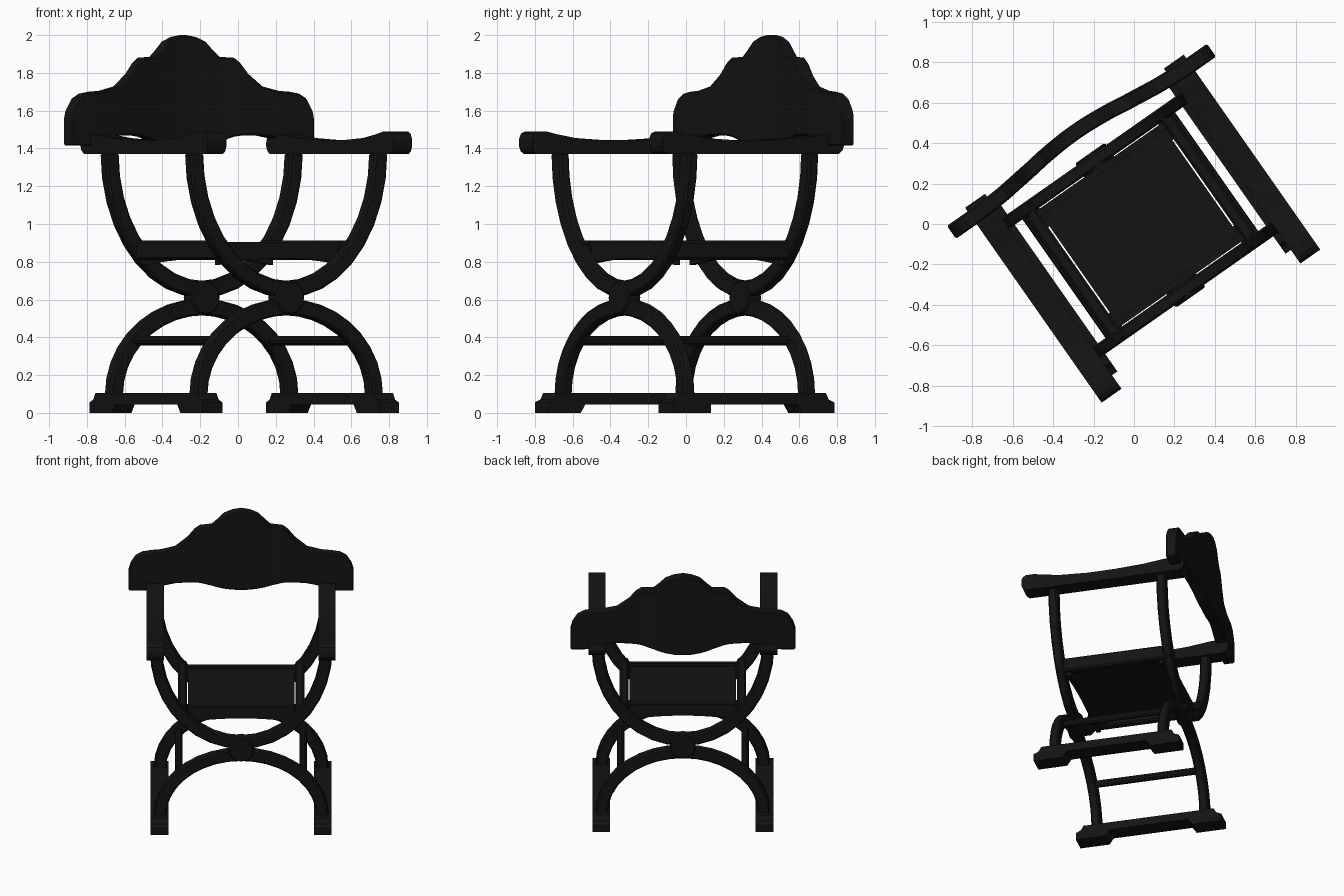
import bpy, bmesh, math
from mathutils import Matrix

if "Cube" in bpy.data.objects:
    bpy.data.objects.remove(bpy.data.objects["Cube"])

# whole chair is turned 35 degrees about z
PLACE = Matrix.Rotation(math.radians(35), 4, 'Z') @ Matrix.Translation((0.022, 0, 0))
mat = bpy.data.materials.new("dark_wood")
mat.diffuse_color = (0.007, 0.007, 0.007, 1)
mat.use_nodes = True
mat.node_tree.nodes["Principled BSDF"].inputs["Base Color"].default_value = mat.diffuse_color


def finish(name, bm, bevel=0.0):
    bmesh.ops.recalc_face_normals(bm, faces=bm.faces)
    me = bpy.data.meshes.new(name)
    bm.to_mesh(me)
    bm.free()
    me.materials.append(mat)
    ob = bpy.data.objects.new(name, me)
    bpy.context.collection.objects.link(ob)
    ob.matrix_world = PLACE
    if bevel:
        m = ob.modifiers.new("bevel", 'BEVEL')
        m.width, m.segments, m.limit_method = bevel, 1, 'ANGLE'
        m.angle_limit = math.radians(50)
    return ob


def prism(name, outline, axis, lo, hi, bevel=0.0):
    """Extrude a 2D outline along x (points are y,z) or y (points are x,z)."""
    bm = bmesh.new()
    def ring(d):
        return [bm.verts.new((d, a, z) if axis == 'x' else (a, d, z)) for a, z in outline]
    r0, r1 = ring(lo), ring(hi)
    n = len(outline)
    bm.faces.new(r0)
    bm.faces.new(r1)
    for i in range(n):
        bm.faces.new((r0[i], r0[(i + 1) % n], r1[(i + 1) % n], r1[i]))
    return finish(name, bm, bevel)


def box(name, x0, x1, y0, y1, z0, z1, bevel=0.0):
    return prism(name, [(y0, z0), (y1, z0), (y1, z1), (y0, z1)], 'x', x0, x1, bevel)


def band(a, b, zc, half, sign, n=18):
    """Outline of a half ellipse of constant thickness."""
    ang = [math.pi * i / n for i in range(n + 1)]
    def arc(h):
        return [((a + h) * math.cos(t), zc + sign * (b + h) * math.sin(t)) for t in ang]
    return arc(half) + arc(-half)[::-1]


def circle(cx, cz, r, n):
    return [(cx + r * math.cos(2 * math.pi * i / n), cz + r * math.sin(2 * math.pi * i / n))
            for i in range(n)]


# front and back crossed frames: U on top, arch below, round hub between
for label, y in (("front", -0.413), ("back", 0.367)):
    prism(label + "_upper_u", band(0.595, 0.72, 1.375, 0.043, -1), 'y', y - 0.032, y + 0.032, 0.01)
    prism(label + "_lower_arch", band(0.567, 0.465, 0.095, 0.043, 1), 'y', y - 0.032, y + 0.032, 0.01)
    prism(label + "_hub", circle(0, 0.61, 0.09, 16), 'y', y - 0.045, y + 0.045, 0.008)

arm = [(-0.60, 1.37), (-0.622, 1.385), (-0.632, 1.41), (-0.632, 1.45), (-0.62, 1.478),
       (-0.595, 1.49), (-0.54, 1.49), (-0.47, 1.475), (-0.35, 1.455), (-0.15, 1.443),
       (0.05, 1.445), (0.25, 1.455), (0.42, 1.475), (0.50, 1.475), (0.535, 1.455),
       (0.545, 1.42), (0.535, 1.39), (0.51, 1.37)]
foot = [(-0.55, 0), (-0.55, 0.055), (-0.515, 0.07), (-0.495, 0.105), (0.445, 0.105),
        (0.465, 0.07), (0.50, 0.055), (0.50, 0), (0.29, 0), (0.26, 0.045),
        (-0.31, 0.045), (-0.34, 0)]

# mirrored side parts
for label, s in (("left", -1), ("right", 1)):
    prism(label + "_arm", arm, 'x', s * 0.60 - 0.06, s * 0.60 + 0.06)
    prism(label + "_foot", foot, 'x', s * 0.57 - 0.0625, s * 0.57 + 0.0625)
    rod = prism(label + "_stretcher", [(s * 0.435 + a, z) for a, z in circle(0, 0.382, 0.026, 10)],
                'y', -0.39, 0.345)
    box(label + "_seat_rail", s * 0.41 - 0.031, s * 0.41 + 0.031, -0.435, 0.39, 0.81, 0.912, 0.012)
    # blocks tying the panel to the rail
    for end, y0, y1 in (("front", -0.385, -0.29), ("back", 0.23, 0.335)):
        box(f"{label}_{end}_seat_block", s * 0.375 - 0.015, s * 0.375 + 0.015, y0, y1, 0.82, 0.89)

# seat panel with arched aprons
box("seat", -0.371, 0.371, -0.376, 0.33, 0.855, 0.885)
for label, y0 in (("front", -0.376), ("back", 0.295)):
    low = [(0.41 * k / 6, 0.818 - 0.035 * (k / 6) ** 2) for k in range(-6, 7)]
    prism(label + "_apron", low + [(0.41, 0.905), (-0.41, 0.905)], 'y', y0, y0 + 0.035)

# backrest: half profile columns of (x, top, bottom, backward bow)
half = [(0, 2.0, 1.395, 0.055), (0.06, 1.99, 1.398, 0.054), (0.12, 1.965, 1.408, 0.05),
        (0.165, 1.92, 1.42, 0.046), (0.205, 1.885, 1.435, 0.042), (0.29, 1.88, 1.462, 0.03),
        (0.325, 1.855, 1.467, 0.026), (0.375, 1.795, 1.47, 0.02), (0.46, 1.728, 1.468, 0.01),
        (0.56, 1.705, 1.45, 0.003), (0.63, 1.70, 1.42, 0), (0.69, 1.69, 1.415, 0),
        (0.735, 1.665, 1.415, 0), (0.77, 1.61, 1.415, 0), (0.785, 1.56, 1.415, 0)]
cols = [(-x, t, b, w) for x, t, b, w in half[:0:-1]] + half
bm = bmesh.new()
rings = []
for x, t, b, w in cols:
    rings.append([bm.verts.new(p) for p in ((x, 0.445 + w, b), (x, 0.523 + w, b),
                                            (x, 0.523 + w, t), (x, 0.445 + w, t))])
for p, q in zip(rings, rings[1:]):
    for i in range(4):
        bm.faces.new((p[i], p[(i + 1) % 4], q[(i + 1) % 4], q[i]))
bm.faces.new(rings[0])
bm.faces.new(rings[-1])
finish("backrest", bm, 0.008)
